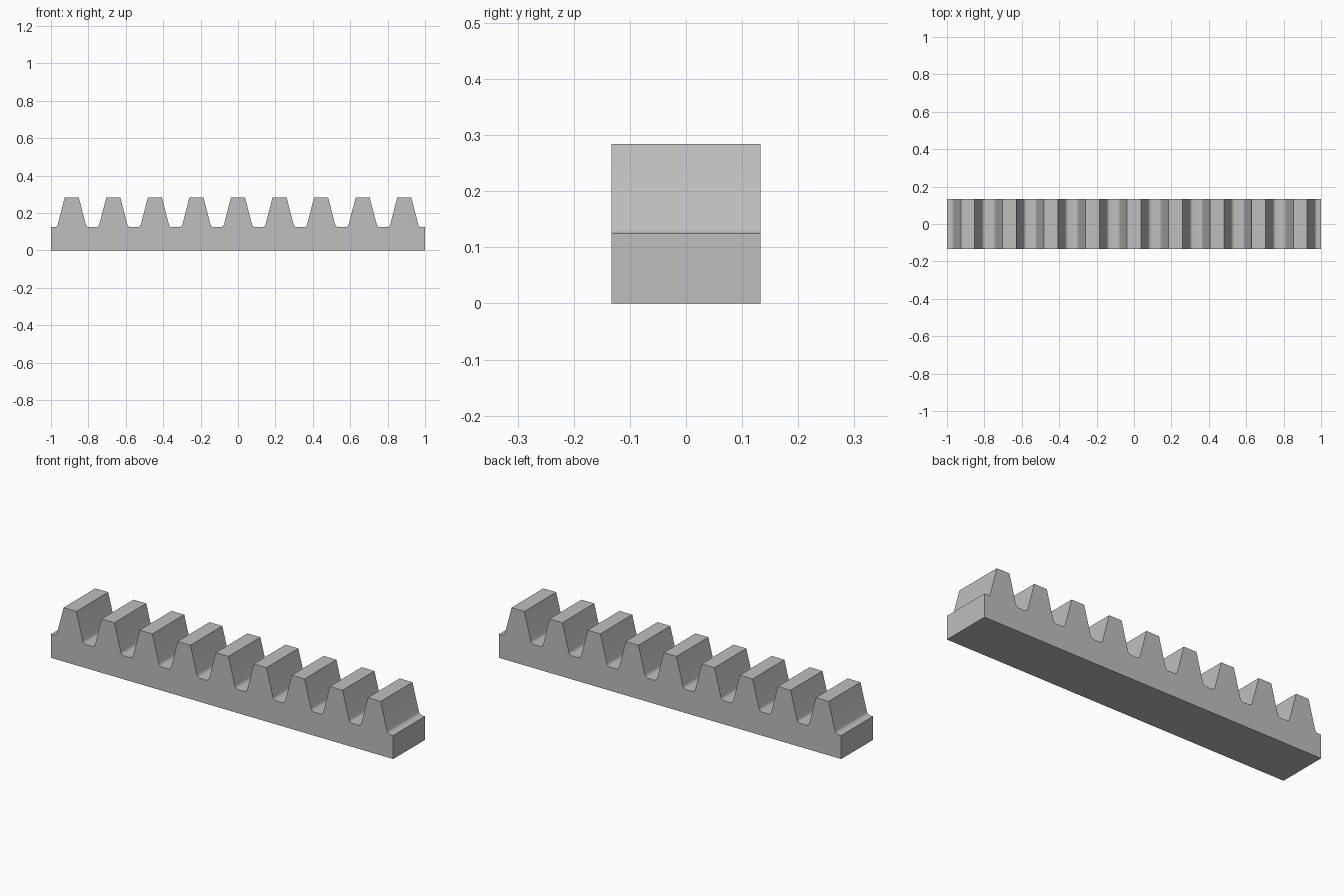
import bpy, bmesh, math

if "Cube" in bpy.data.objects:
    bpy.data.objects.remove(bpy.data.objects["Cube"])

TEETH = 9
PITCH = 2.0 / TEETH
MODULE = PITCH / math.pi
ANGLE = math.radians(14.5)      # flank pressure angle
TOP, ROOT = 0.2845, 0.1242
HALF_DEPTH = 0.133
FILLET = 0.02
STEPS = 6

# Half a tooth: tip corner, straight flank, rounded root
tip = PITCH / 4 - MODULE * math.tan(ANGLE)
foot = tip + (TOP - ROOT) * math.tan(ANGLE)
centre = foot + FILLET * math.tan((math.pi / 2 - ANGLE) / 2)
half = [(tip, TOP)]
for i in range(STEPS + 1):
    a = math.pi + ANGLE + (math.pi / 2 - ANGLE) * i / STEPS
    half.append((centre + FILLET * math.cos(a), ROOT + FILLET + FILLET * math.sin(a)))

# Whole rack outline, left to right, closed along the base
outline = [(-1, 0), (-1, ROOT)]
for t in range(TEETH):
    x = (t - (TEETH - 1) / 2) * PITCH
    outline += [(x - u, z) for u, z in reversed(half)]
    outline += [(x + u, z) for u, z in half]
outline += [(1, ROOT), (1, 0)]

# Extrude the outline through the depth
bm = bmesh.new()
face = bm.faces.new([bm.verts.new((x, -HALF_DEPTH, z)) for x, z in outline])
ext = bmesh.ops.extrude_face_region(bm, geom=[face])
verts = [g for g in ext["geom"] if isinstance(g, bmesh.types.BMVert)]
bmesh.ops.translate(bm, verts=verts, vec=(0, 2 * HALF_DEPTH, 0))
bmesh.ops.recalc_face_normals(bm, faces=bm.faces)
mesh = bpy.data.meshes.new("gear_rack")
bm.to_mesh(mesh)
bm.free()

rack = bpy.data.objects.new("gear_rack", mesh)
bpy.context.collection.objects.link(rack)

# Plain grey metal
grey = bpy.data.materials.new("grey_metal")
grey.diffuse_color = (0.52, 0.52, 0.52, 1)
grey.use_nodes = True
grey.node_tree.nodes["Principled BSDF"].inputs["Base Color"].default_value = grey.diffuse_color
mesh.materials.append(grey)

# Smooth the root fillets only
bpy.context.view_layer.objects.active = rack
rack.select_set(True)
bpy.ops.object.shade_smooth_by_angle(angle=math.radians(30))
